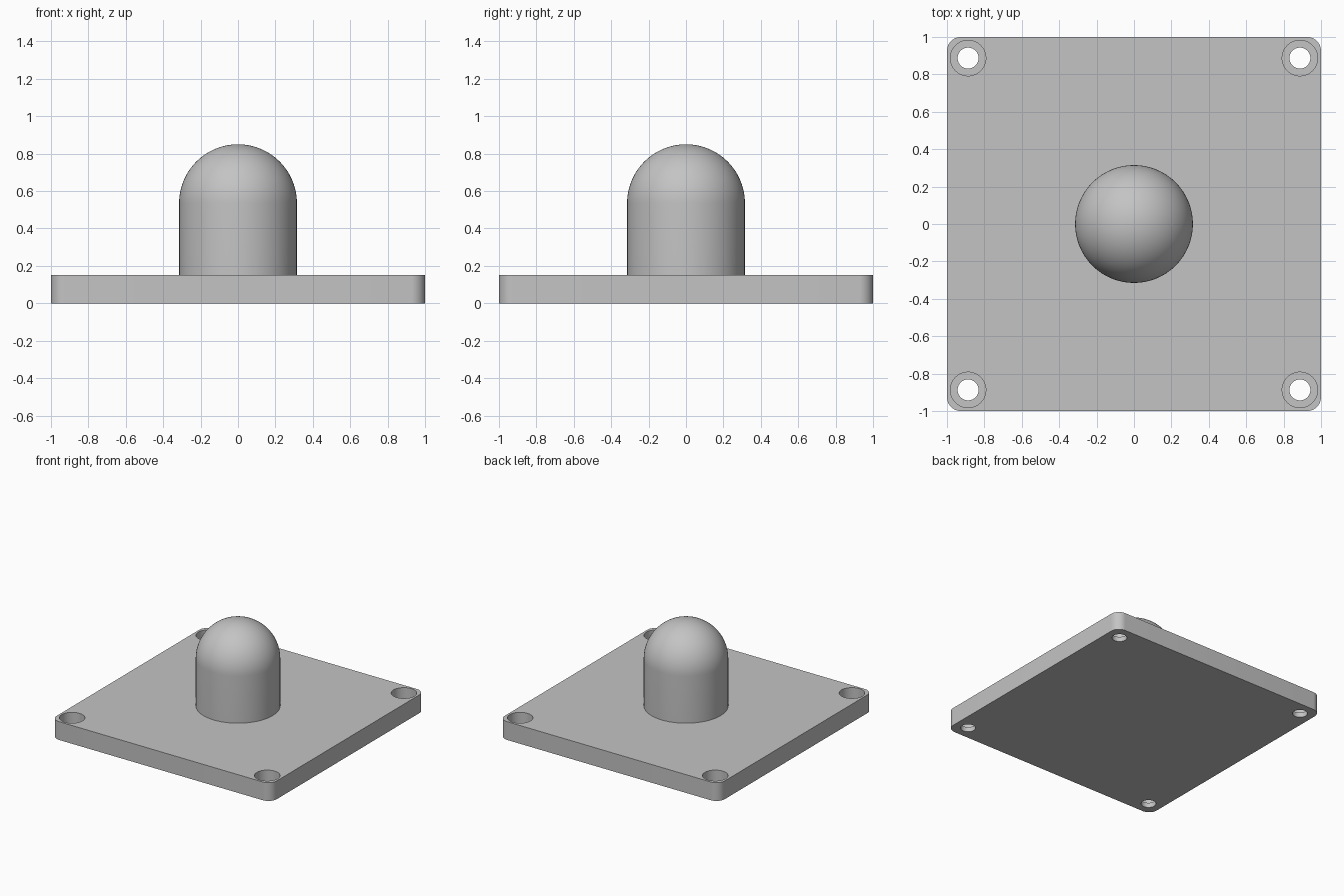
import bpy
import math

cube = bpy.data.objects.get("Cube")
if cube:
    bpy.data.objects.remove(cube)

HALF, THICK, CORNER = 1.0, 0.15, 0.075
HOLE_POS, HOLE_R, BORE_R, BORE_FLOOR = 0.887, 0.056, 0.095, 0.04
POST_R, POST_TOP = 0.315, 0.85

# Single grey material
grey = bpy.data.materials.new("light_grey")
grey.use_nodes = True
colour = (0.55, 0.55, 0.55, 1)
grey.diffuse_color = colour
grey.node_tree.nodes["Principled BSDF"].inputs["Base Color"].default_value = colour


def make_object(name, verts, faces):
    mesh = bpy.data.meshes.new(name)
    mesh.from_pydata(verts, [], faces)
    mesh.materials.append(grey)
    obj = bpy.data.objects.new(name, mesh)
    bpy.context.collection.objects.link(obj)
    return obj


def lathe(name, profile, centre=(0, 0), steps=64):
    """Closed solid from (radius, z) points listed bottom to top."""
    verts, faces = [], []
    for r, z in profile:
        for i in range(steps):
            a = math.tau * i / steps
            verts.append((centre[0] + r * math.cos(a), centre[1] + r * math.sin(a), z))
    for k in range(len(profile) - 1):
        for i in range(steps):
            j = (i + 1) % steps
            low, high = k * steps, (k + 1) * steps
            faces.append((low + i, low + j, high + j, high + i))
    top = (len(profile) - 1) * steps
    faces.append(tuple(reversed(range(steps))))
    faces.append(tuple(range(top, top + steps)))
    return make_object(name, verts, faces)


def smooth(obj):
    bpy.ops.object.select_all(action="DESELECT")
    obj.select_set(True)
    bpy.context.view_layer.objects.active = obj
    bpy.ops.object.shade_smooth_by_angle(angle=math.radians(30))


# Base plate with rounded corners
outline = []
inner = HALF - CORNER
for quarter, (sx, sy) in enumerate([(1, 1), (-1, 1), (-1, -1), (1, -1)]):
    for i in range(13):
        a = math.pi / 2 * (quarter + i / 12)
        outline.append((sx * inner + CORNER * math.cos(a), sy * inner + CORNER * math.sin(a)))
n = len(outline)
verts = [(x, y, z) for z in (0, THICK) for x, y in outline]
faces = [tuple(reversed(range(n))), tuple(range(n, 2 * n))]
faces += [(i, (i + 1) % n, n + (i + 1) % n, n + i) for i in range(n)]
plate = make_object("base_plate", verts, faces)

# Counterbored screw holes in the four corners
bore_profile = [(HOLE_R, -0.1), (HOLE_R, BORE_FLOOR), (BORE_R, BORE_FLOOR), (BORE_R, 0.3)]
cutters = []
for sx in (-1, 1):
    for sy in (-1, 1):
        cutter = lathe("screw_hole_cutter", bore_profile, (sx * HOLE_POS, sy * HOLE_POS), 48)
        cutter.hide_render = True
        mod = plate.modifiers.new("screw_hole", "BOOLEAN")
        mod.operation = "DIFFERENCE"
        mod.solver = "EXACT"
        mod.object = cutter
        cutters.append(cutter)

bpy.context.view_layer.objects.active = plate
plate.select_set(True)
for mod in list(plate.modifiers):
    bpy.ops.object.modifier_apply(modifier=mod.name)
for cutter in cutters:
    bpy.data.objects.remove(cutter)
smooth(plate)

# Central post with a hemispherical top
spring = POST_TOP - POST_R
dome = [(POST_R, THICK)]
for i in range(24):
    a = math.pi / 2 * i / 24
    dome.append((POST_R * math.cos(a), spring + POST_R * math.sin(a)))
dome.append((0.004, POST_TOP))
smooth(lathe("domed_post", dome))
